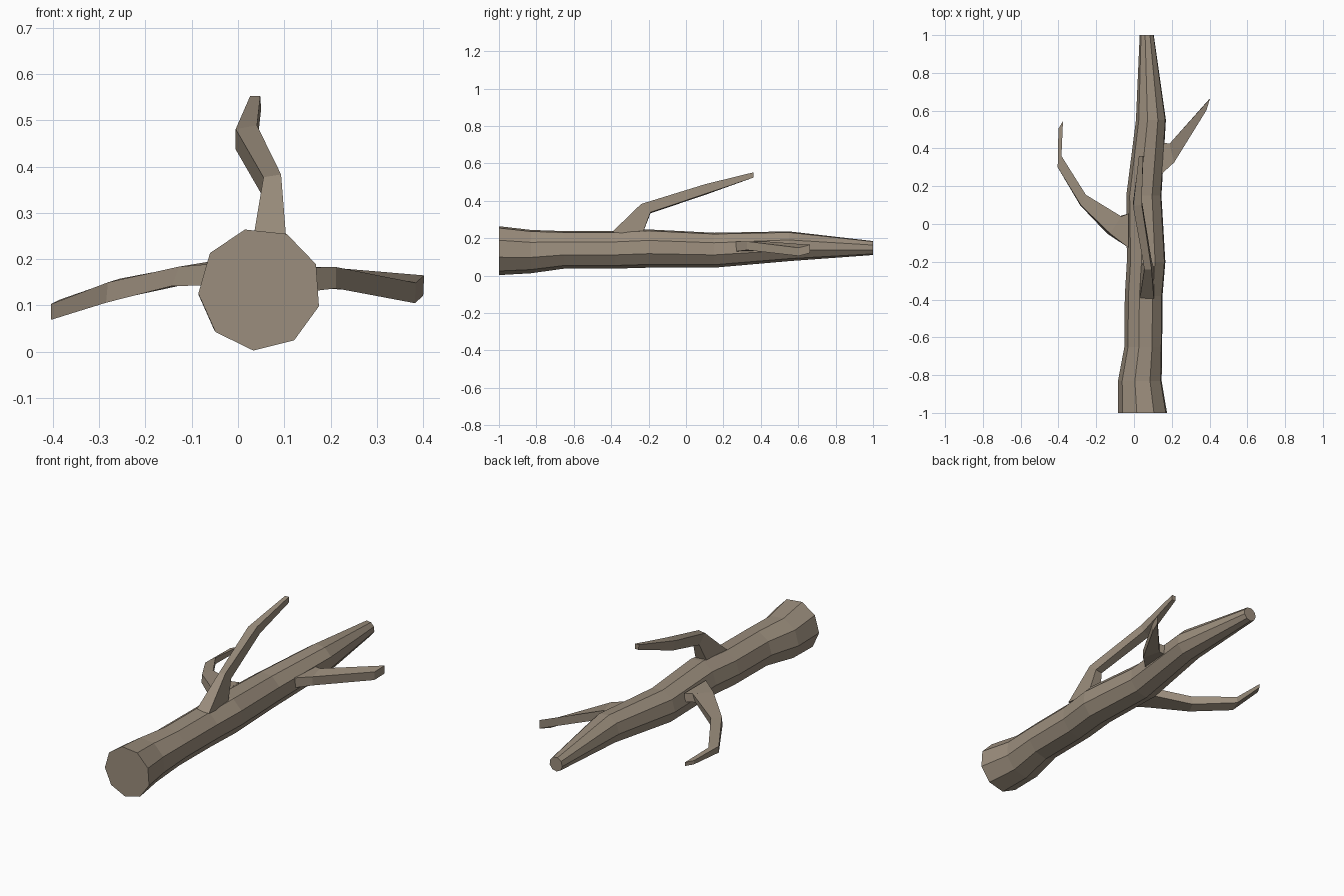
import bpy, bmesh, math
from mathutils import Vector

if "Cube" in bpy.data.objects:
    bpy.data.objects.remove(bpy.data.objects["Cube"])

bark = bpy.data.materials.new("dry_bark")
bark.diffuse_color = (0.33, 0.27, 0.205, 1)
bark.use_nodes = True
bark.node_tree.nodes["Principled BSDF"].inputs["Base Color"].default_value = bark.diffuse_color


def loft(name, rings):
    """Skin a list of vertex rings and cap both ends, flat shaded."""
    bm = bmesh.new()
    loops = [[bm.verts.new(p) for p in ring] for ring in rings]
    for a, b in zip(loops, loops[1:]):
        n = len(a)
        for i in range(n):
            j = (i + 1) % n
            bm.faces.new((a[i], a[j], b[j], b[i]))
    bm.faces.new(loops[0])
    bm.faces.new(loops[-1])
    bmesh.ops.recalc_face_normals(bm, faces=bm.faces[:])
    me = bpy.data.meshes.new(name)
    bm.to_mesh(me)
    bm.free()
    me.materials.append(bark)
    ob = bpy.data.objects.new(name, me)
    bpy.context.collection.objects.link(ob)
    return ob


def nonagon(y, cx, cz, r):
    angles = [math.radians(104 - 40 * i) for i in range(9)]
    return [(cx + r * math.cos(a), y, cz + r * math.sin(a)) for a in angles]


def branch(name, sections):
    """Four-sided branch: each section is a centre and two half-width vectors."""
    rings = []
    for c, u, v in sections:
        c, u, v = Vector(c), Vector(u), Vector(v)
        rings.append([c + u + v, c - u + v, c - u - v, c + u - v])
    return loft(name, rings)


# Trunk lying along y: position, centre x, centre z, radius
trunk = [(-1, .047, .135, .133), (-.83, .033, .130, .118),
         (-.65, .051, .139, .102), (-.38, .053, .139, .102),
         (-.2, .066, .146, .104), (.15, .054, .137, .095),
         (.55, .091, .158, .081), (1, .068, .148, .038)]
loft("trunk", [nonagon(*t) for t in trunk])

# Branch rising from the top
branch("upper_branch", [
    ((.068, -.315, .225), (.037, 0, 0), (0, -.08, .008)),
    ((.074, -.215, .358), (.019, 0, .003), (0, -.025, .022)),
    ((.018, .11, .463), (.023, .005, .004), (0, -.012, .022)),
    ((.038, .36, .538), (.011, 0, 0), (-.001, 0, .014))])

# Hooked branch on the left
branch("left_branch", [
    ((-.03, -.035, .168), (0, .09, 0), (0, 0, .024)),
    ((-.105, -.005, .168), (.03, .045, .005), (.008, 0, .021)),
    ((-.27, .127, .132), (.013, .028, .004), (.002, 0, .022)),
    ((-.394, .33, .091), (.01, .03, .005), (0, 0, .017)),
    ((-.388, .525, .093), (.012, .02, 0), (0, 0, .010))])

# Straight branch on the right
branch("right_branch", [
    ((.135, .345, .155), (0, .09, 0), (0, 0, .027)),
    ((.20, .375, .16), (-.012, .05, 0), (0, 0, .023)),
    ((.392, .633, .135), (.009, .03, .008), (.001, 0, .022))])
